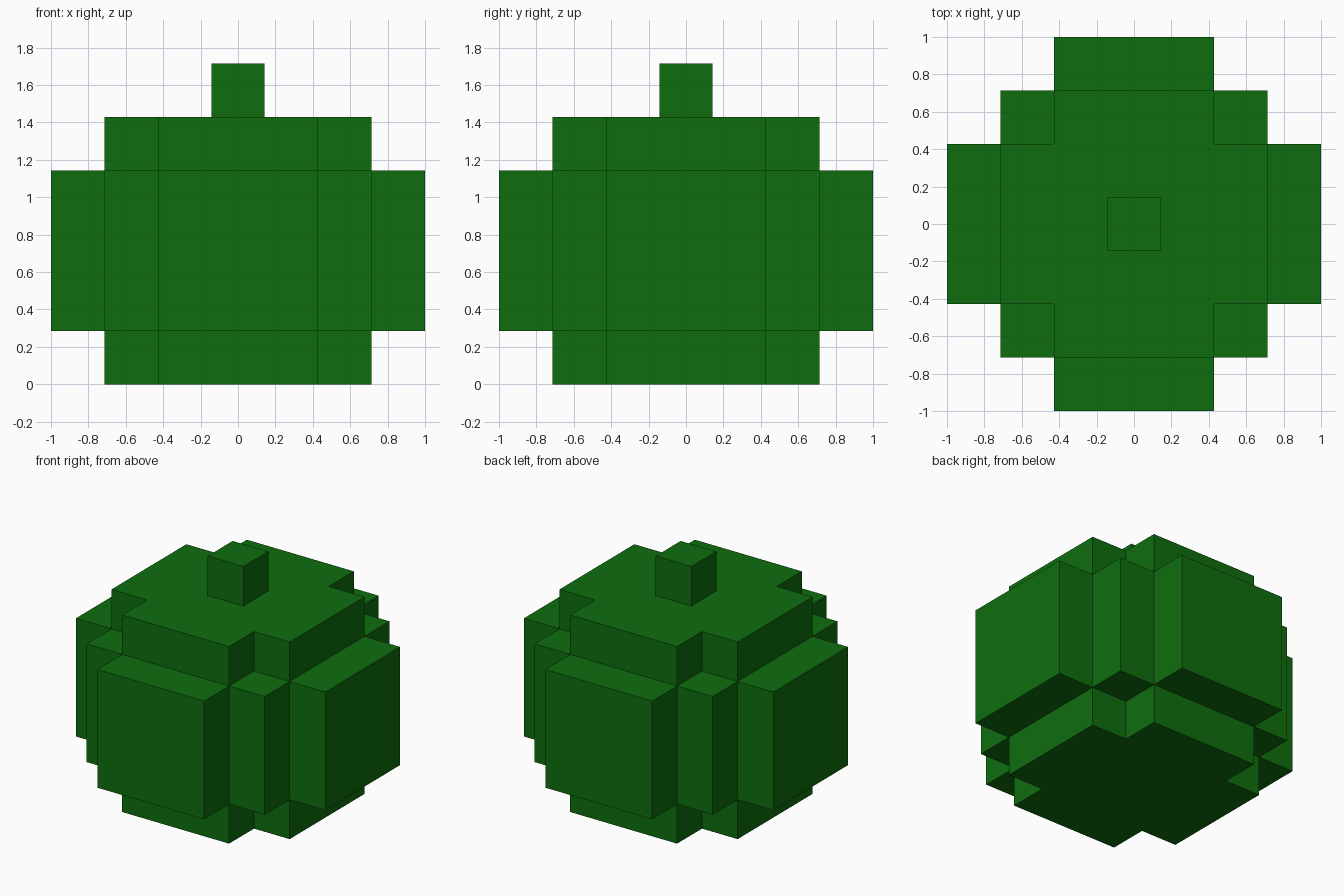
import bpy
import bmesh
from mathutils import Vector

cube = bpy.data.objects.get("Cube")
if cube:
    bpy.data.objects.remove(cube, do_unlink=True)

U = 1 / 7                                   # half a block
XY = [-7 * U, -5 * U, -3 * U, 3 * U, 5 * U, 7 * U]   # block borders across
Z = [0, 2 * U, 8 * U, 10 * U]                        # block borders upward

green = bpy.data.materials.new("dark green")
green.use_nodes = True
color = (0.0045, 0.155, 0.0045, 1)
green.diffuse_color = color
bsdf = next(n for n in green.node_tree.nodes if n.type == 'BSDF_PRINCIPLED')
bsdf.inputs["Base Color"].default_value = color


def add_object(name, bm):
    mesh = bpy.data.meshes.new(name)
    bm.to_mesh(mesh)
    bm.free()
    mesh.materials.append(green)
    obj = bpy.data.objects.new(name, mesh)
    bpy.context.collection.objects.link(obj)
    return obj


def filled(c):
    """Blocks within two steps of the centre, in three layers."""
    return abs(c[2]) <= 1 and sum(map(abs, c)) <= 2


# Body: stepped block ball, outer faces only
bm = bmesh.new()
borders = (XY, XY, Z)
middle = (2, 2, 1)
cells = [(i, j, k) for i in range(-2, 3) for j in range(-2, 3)
         for k in range(-1, 2) if filled((i, j, k))]
for cell in cells:
    for axis in range(3):
        for side in (0, 1):
            neighbour = list(cell)
            neighbour[axis] += 2 * side - 1
            if filled(neighbour):
                continue
            a, b = (axis + 1) % 3, (axis + 2) % 3
            corners = []
            for da, db in ((0, 0), (1, 0), (1, 1), (0, 1)):
                p = Vector()
                for ax, d in ((axis, side), (a, da), (b, db)):
                    p[ax] = borders[ax][cell[ax] + middle[ax] + d]
                corners.append(bm.verts.new(p))
            bm.faces.new(corners if side else corners[::-1])
bmesh.ops.remove_doubles(bm, verts=bm.verts[:], dist=1e-4)
bmesh.ops.dissolve_limit(bm, angle_limit=0.01, verts=bm.verts[:], edges=bm.edges[:])
add_object("body", bm)

# Stem: small cube on the top, open where it meets the body
bm = bmesh.new()
bmesh.ops.create_cube(bm, size=2 * U)
bmesh.ops.translate(bm, vec=(0, 0, 11 * U), verts=bm.verts[:])
bm.normal_update()
bmesh.ops.delete(bm, geom=[f for f in bm.faces if f.normal.z < -0.5], context='FACES')
add_object("stem", bm)
